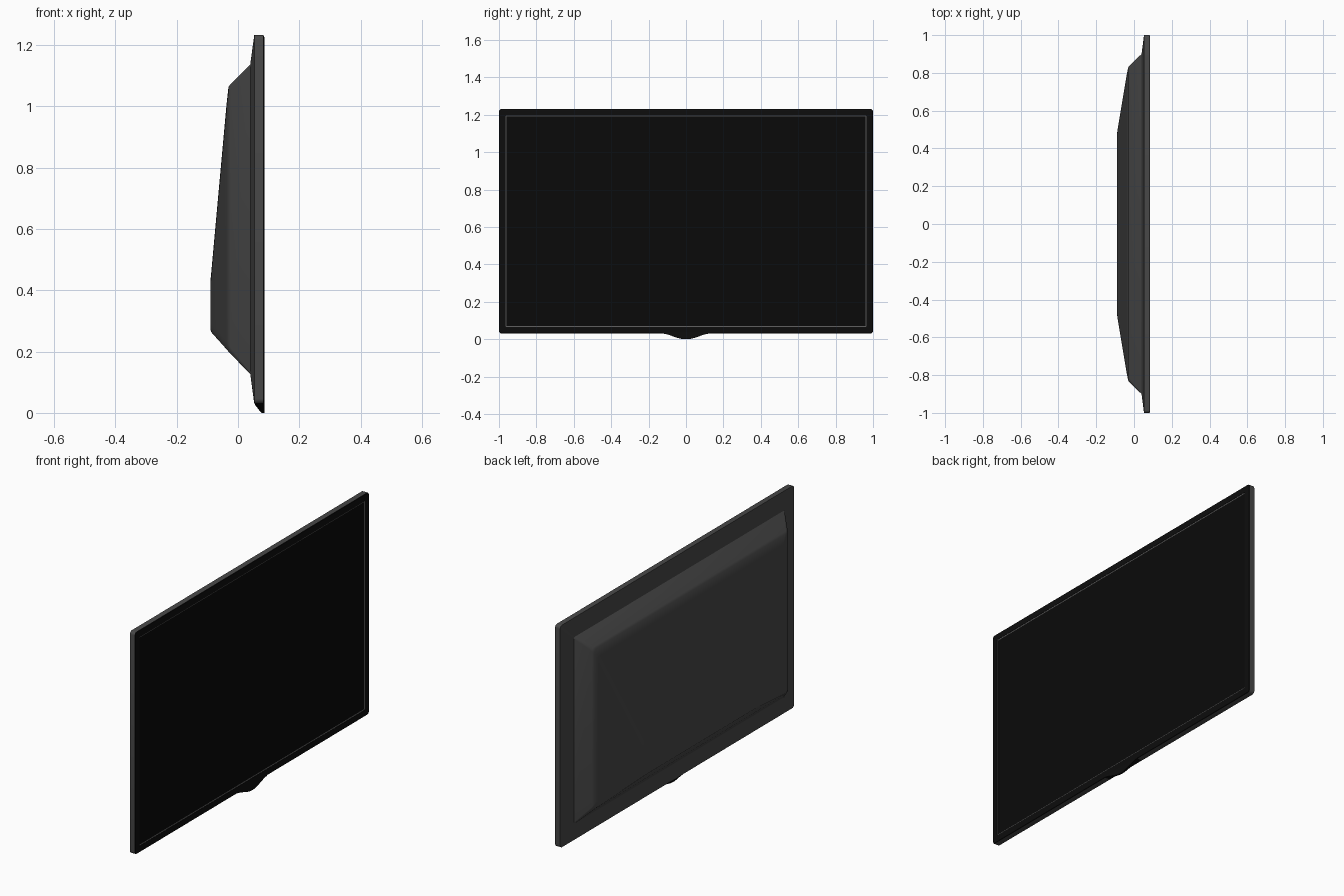
import bpy, bmesh, math

if "Cube" in bpy.data.objects:
    bpy.data.objects.remove(bpy.data.objects["Cube"])


def material(name, v):
    m = bpy.data.materials.new(name)
    m.diffuse_color = (v, v, v, 1)
    m.use_nodes = True
    m.node_tree.nodes["Principled BSDF"].inputs["Base Color"].default_value = m.diffuse_color
    return m


GREY = material("dark_grey_plastic", 0.065)
BLACK = material("black_plastic", 0.004)
GLASS = material("screen_black", 0.003)
TRIM = material("trim_grey", 0.10)


def rounded_rect(x, hy, z0, z1, r, n=5):
    """Loop of points in the YZ plane at depth x."""
    pts = []
    corners = [(hy - r, z1 - r), (-hy + r, z1 - r), (-hy + r, z0 + r), (hy - r, z0 + r)]
    for k, (cy, cz) in enumerate(corners):
        for i in range(n + 1):
            a = math.pi / 2 * (k + i / n)
            pts.append((x, cy + r * math.cos(a), cz + r * math.sin(a)))
    return pts


def loft(name, loops, mat, cap_start=False, cap_end=False):
    bm = bmesh.new()
    rings = [[bm.verts.new(p) for p in loop] for loop in loops]
    n = len(rings[0])
    for a, b in zip(rings, rings[1:]):
        for i in range(n):
            j = (i + 1) % n
            bm.faces.new((a[i], b[i], b[j], a[j]))
    if cap_start:
        bm.faces.new(rings[0])
    if cap_end:
        bm.faces.new(rings[-1][::-1])
    me = bpy.data.meshes.new(name)
    bm.to_mesh(me)
    bm.free()
    me.materials.append(mat)
    ob = bpy.data.objects.new(name, me)
    bpy.context.collection.objects.link(ob)
    bpy.context.view_layer.objects.active = ob
    ob.select_set(True)
    bpy.ops.object.shade_smooth_by_angle(angle=math.radians(28))
    ob.select_set(False)
    return ob


# Rear housing: frame side, shallow rim, chamfer and bulging back
loft("rear_housing", [rounded_rect(*s) for s in [
    (0.081, 1.0, 0.030, 1.232, 0.016),
    (0.053, 1.0, 0.030, 1.232, 0.016),
    (0.040, 0.900, 0.127, 1.137, 0.008),
    (-0.024, 0.838, 0.192, 1.073, 0.020),
    (-0.031, 0.828, 0.200, 1.063, 0.025),
    (-0.037, 0.800, 0.207, 1.010, 0.030),
    (-0.087, 0.500, 0.263, 0.460, 0.030),
    (-0.090, 0.475, 0.272, 0.430, 0.030)]], GREY, cap_end=True)

# Front bezel with softened outer edge
loft("front_bezel", [rounded_rect(*s) for s in [
    (0.083, 0.964, 0.066, 1.196, 0.003),
    (0.086, 0.964, 0.066, 1.196, 0.003),
    (0.086, 0.992, 0.038, 1.224, 0.012),
    (0.0845, 0.998, 0.032, 1.230, 0.015),
    (0.081, 1.0, 0.030, 1.232, 0.016)]], BLACK)

# Thin trim line around the screen
loft("screen_trim", [rounded_rect(*s) for s in [
    (0.083, 0.959, 0.071, 1.191, 0.002),
    (0.0845, 0.964, 0.066, 1.196, 0.003)]], TRIM)

# Screen panel
loft("screen", [rounded_rect(*s) for s in [
    (0.080, 0.959, 0.071, 1.191, 0.002),
    (0.083, 0.959, 0.071, 1.191, 0.002)]][::-1], GLASS, cap_start=True)

# Bell-shaped lip under the frame, sloped at the rear
sections = []
for i in range(25):
    y = -0.125 + 0.25 * i / 24
    d = 0.030 * (0.5 + 0.5 * math.cos(math.pi * y / 0.125)) ** 0.8
    sections.append([(0.086, y, 0.040), (0.055, y, 0.040), (0.055, y, 0.030 - 0.1 * d),
                     (0.074, y, 0.030 - 0.92 * d), (0.078, y, 0.030 - d), (0.086, y, 0.030 - d)])
loft("bottom_lip", sections, BLACK, cap_start=True, cap_end=True)
